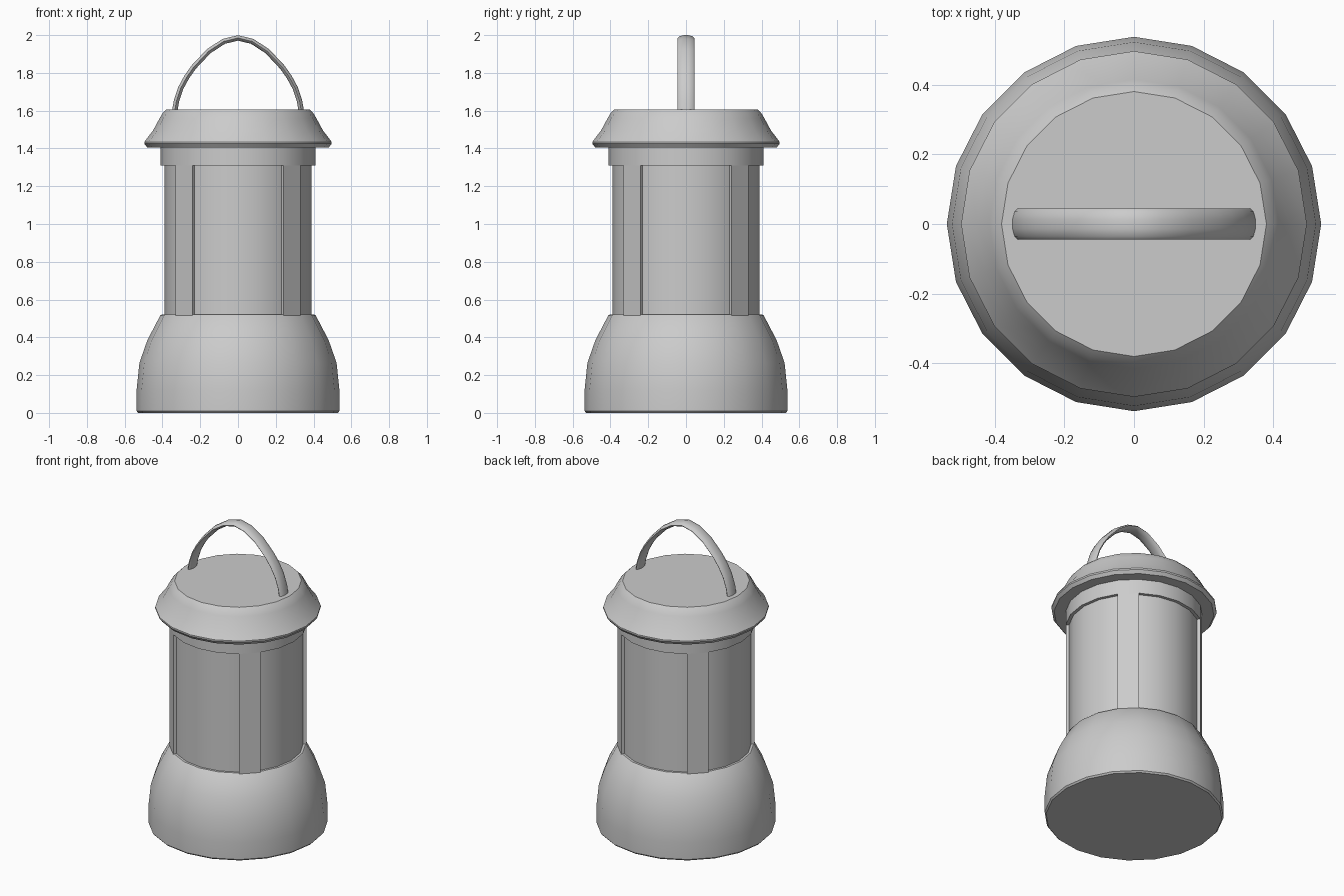
import bpy, bmesh, math
from mathutils import Vector

if "Cube" in bpy.data.objects:
    bpy.data.objects.remove(bpy.data.objects["Cube"])

SIDES = 20


def finish(name, bm, angle=32):
    bmesh.ops.recalc_face_normals(bm, faces=bm.faces)
    mesh = bpy.data.meshes.new(name)
    bm.to_mesh(mesh)
    bm.free()
    obj = bpy.data.objects.new(name, mesh)
    bpy.context.collection.objects.link(obj)
    bpy.ops.object.select_all(action='DESELECT')
    obj.select_set(True)
    bpy.context.view_layer.objects.active = obj
    bpy.ops.object.shade_smooth_by_angle(angle=math.radians(angle))
    return obj


def skin(bm, rings):
    """Bridge successive vertex rings and cap both ends."""
    n = len(rings[0])
    for a, b in zip(rings, rings[1:]):
        for i in range(n):
            j = (i + 1) % n
            bm.faces.new((a[i], a[j], b[j], b[i]))
    bm.faces.new(rings[0])
    bm.faces.new(rings[-1])


def lathe(name, profile):
    bm = bmesh.new()
    rings = []
    for r, z in profile:
        rings.append([bm.verts.new((r * math.cos(t), r * math.sin(t), z))
                      for t in (2 * math.pi * i / SIDES for i in range(SIDES))])
    skin(bm, rings)
    return finish(name, bm)


# Rounded base
lathe("base", [(0.528, 0), (0.537, 0.01), (0.537, 0.12), (0.522, 0.265),
               (0.48, 0.385), (0.412, 0.515), (0.405, 0.52)])

# Lamp cylinder
lathe("lamp_glass", [(0.39, 0.50), (0.39, 1.33)])

# Collar under the lid
lathe("collar", [(0.41, 1.31), (0.41, 1.41)])

# Lid with flared rim
lathe("lid", [(0.48, 1.405), (0.496, 1.425), (0.496, 1.435), (0.45, 1.495),
              (0.415, 1.56), (0.40, 1.585), (0.38, 1.605)])

# Four posts, each one facet wide, on the diagonals
for k in range(4):
    mid = math.radians(45 + 90 * k)
    half = math.pi / SIDES
    bm = bmesh.new()
    rings = []
    for z in (0.50, 1.31):
        rings.append([bm.verts.new((r * math.cos(mid + s * half), r * math.sin(mid + s * half), z))
                      for r, s in ((0.41, -1), (0.41, 1), (0.37, 1), (0.37, -1))])
    skin(bm, rings)
    finish(f"post_{k + 1}", bm)

# Arched carrying handle: flat oval section swept along a mirrored path
half_path = [(0.338, 1.58), (0.326, 1.65), (0.303, 1.72), (0.272, 1.777),
             (0.235, 1.83), (0.155, 1.915), (0.075, 1.967)]
path = [Vector((-x, 0, z)) for x, z in half_path] + [Vector((0, 0, 1.985))]
path += [Vector((x, 0, z)) for x, z in reversed(half_path)]
bm = bmesh.new()
rings = []
for i, p in enumerate(path):
    tangent = (path[min(i + 1, len(path) - 1)] - path[max(i - 1, 0)]).normalized()
    normal = Vector((-tangent.z, 0, tangent.x))
    ring = []
    for s in range(10):
        a = 2 * math.pi * s / 10
        offset = normal * (0.015 * math.sin(a)) + Vector((0, 0.044 * math.cos(a), 0))
        ring.append(bm.verts.new(p + offset))
    rings.append(ring)
skin(bm, rings)
finish("handle", bm, 60)
